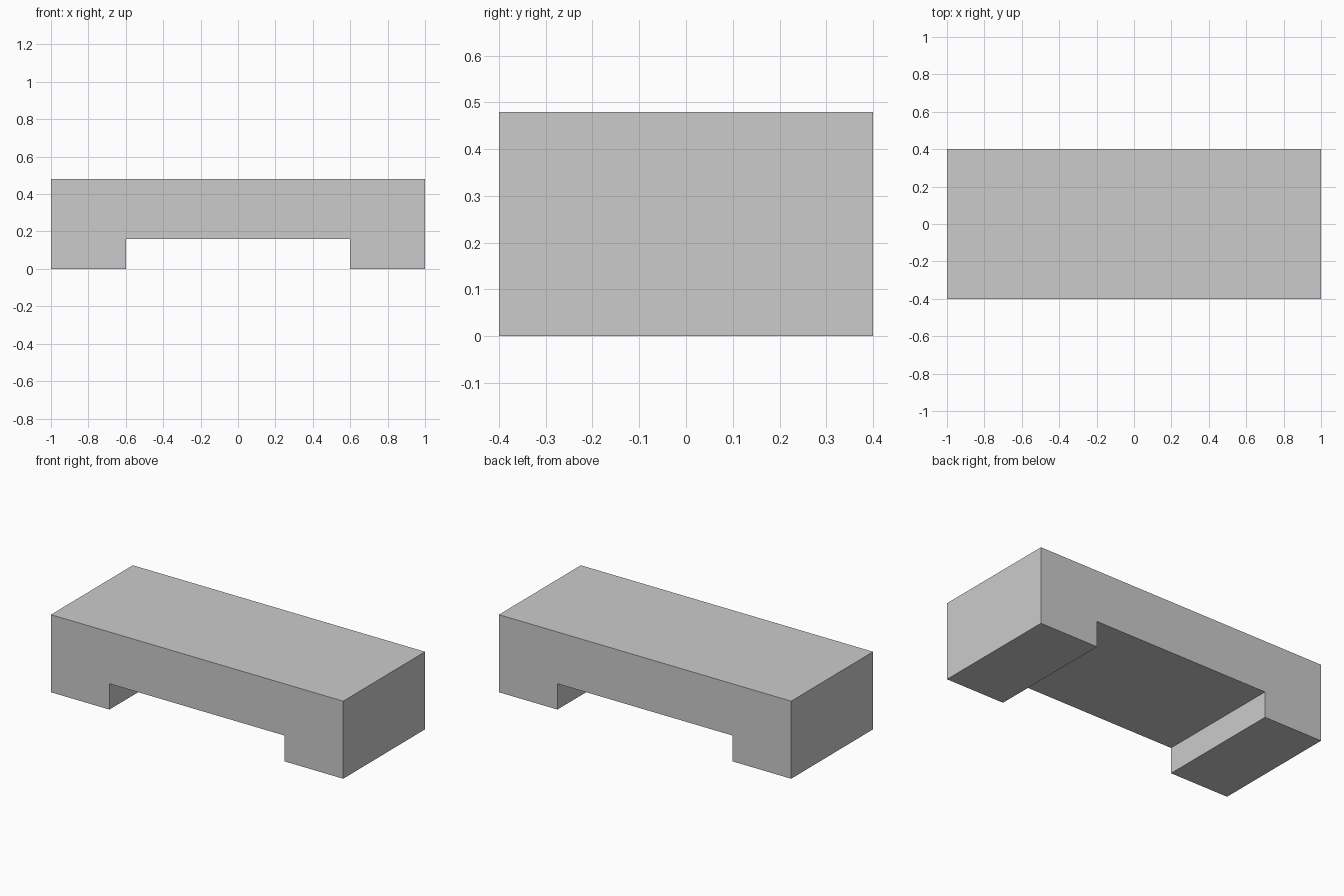
import bpy, bmesh

if "Cube" in bpy.data.objects:
    bpy.data.objects.remove(bpy.data.objects["Cube"])

# Bridge-shaped side profile (x, z), extruded along y
half_profile = [(1.0, 0.48), (1.0, 0.0), (0.6, 0.0), (0.6, 0.16)]
profile = half_profile + [(-x, z) for x, z in reversed(half_profile)]
depth = 0.8

bm = bmesh.new()
front = bm.faces.new([bm.verts.new((x, -depth / 2, z)) for x, z in profile])
extruded = bmesh.ops.extrude_face_region(bm, geom=[front], use_keep_orig=True)
back_verts = [g for g in extruded["geom"] if isinstance(g, bmesh.types.BMVert)]
bmesh.ops.translate(bm, verts=back_verts, vec=(0, depth, 0))
bmesh.ops.recalc_face_normals(bm, faces=bm.faces[:])

# Block with two feet and a straight channel between them
mesh = bpy.data.meshes.new("bridge_block")
bm.to_mesh(mesh)
bm.free()
block = bpy.data.objects.new("bridge_block", mesh)
bpy.context.collection.objects.link(block)
